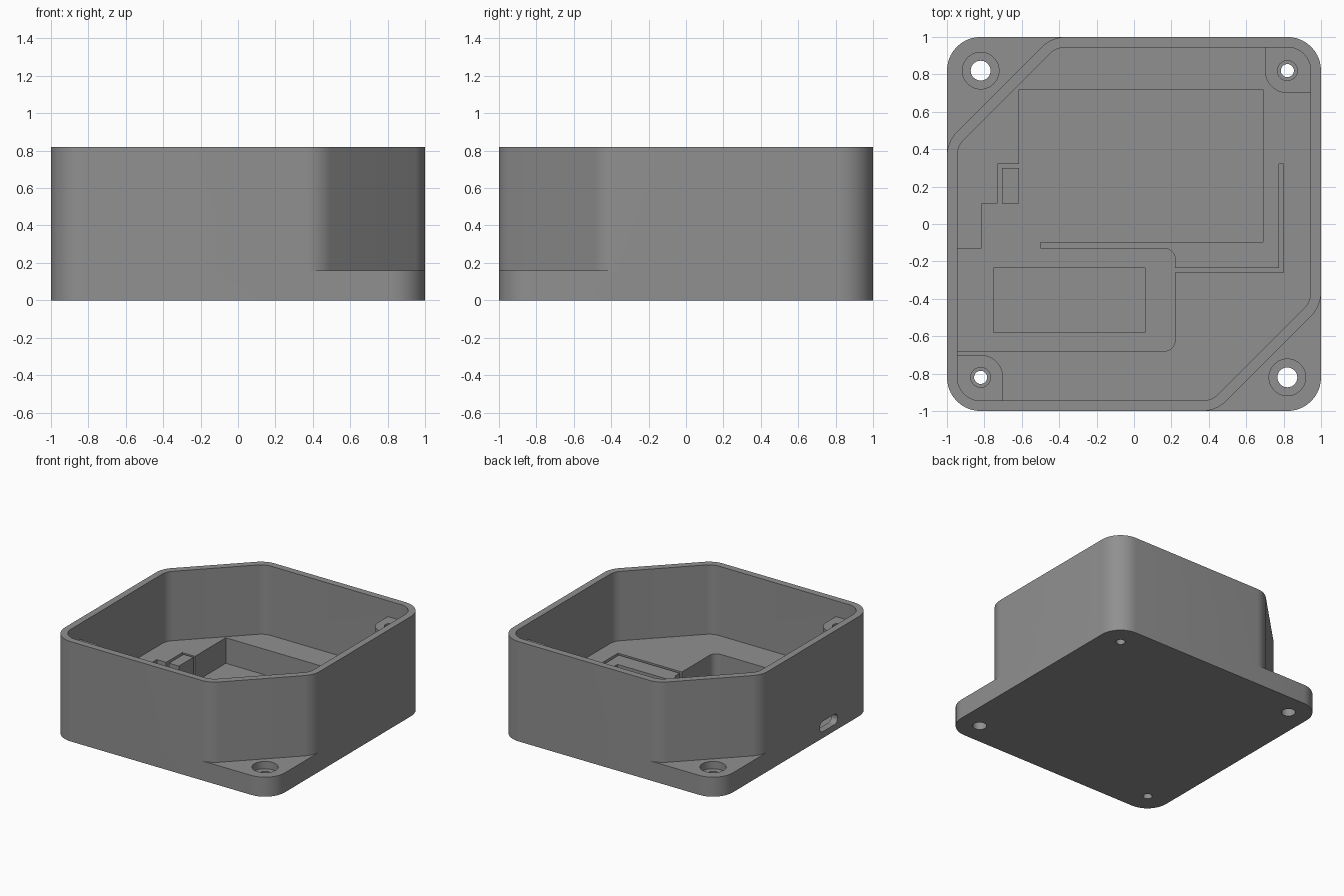
import bpy
import bmesh
from math import sin, cos, pi
from mathutils import Vector

if "Cube" in bpy.data.objects:
    bpy.data.objects.remove(bpy.data.objects["Cube"], do_unlink=True)

grey = bpy.data.materials.new("plain grey plastic")
grey.use_nodes = True
COLOUR = (0.28, 0.28, 0.28, 1)
grey.diffuse_color = COLOUR
grey.node_tree.nodes["Principled BSDF"].inputs["Base Color"].default_value = COLOUR


def rounded(corners, steps=10):
    """Turn (x, y[, radius]) corners into an outline with arcs."""
    out = []
    for i, c in enumerate(corners):
        p = Vector(c[:2])
        r = c[2] if len(c) > 2 else 0
        if not r:
            out.append(p)
            continue
        a = (Vector(corners[i - 1][:2]) - p).normalized()
        b = (Vector(corners[(i + 1) % len(corners)][:2]) - p).normalized()
        half = a.angle(b) / 2
        centre = p + (a + b).normalized() * (r / sin(half))
        start = p + a * (r * cos(half) / sin(half)) - centre
        end = p + b * (r * cos(half) / sin(half)) - centre
        sweep = pi - 2 * half
        for k in range(steps + 1):
            t = k / steps
            out.append(centre + (start * sin((1 - t) * sweep) + end * sin(t * sweep)) / sin(sweep))
    return out


def prism(name, corners, z0, z1, upright=False):
    """Extrude an outline upwards, or along x when upright."""
    bm = bmesh.new()
    place = (lambda p: (z0, p.x, p.y)) if upright else (lambda p: (p.x, p.y, z0))
    face = bm.faces.new([bm.verts.new(place(p)) for p in rounded(corners)])
    top = bmesh.ops.extrude_face_region(bm, geom=[face])["geom"]
    move = Vector((z1 - z0, 0, 0)) if upright else Vector((0, 0, z1 - z0))
    bmesh.ops.translate(bm, vec=move, verts=[g for g in top if isinstance(g, bmesh.types.BMVert)])
    bmesh.ops.recalc_face_normals(bm, faces=bm.faces)
    mesh = bpy.data.meshes.new(name)
    bm.to_mesh(mesh)
    bm.free()
    mesh.materials.append(grey)
    ob = bpy.data.objects.new(name, mesh)
    bpy.context.scene.collection.objects.link(ob)
    return ob


def box(x0, x1, y0, y1, r=0):
    return [(x0, y0, r), (x1, y0, r), (x1, y1, r), (x0, y1, r)]


def drill(x, y, r, z0, z1):
    ring = [(x + r * cos(k * pi / 20), y + r * sin(k * pi / 20)) for k in range(40)]
    combine(prism("drill", ring, z0, z1), "DIFFERENCE")


def combine(part, operation):
    """Merge or cut a part into the enclosure, then drop the helper."""
    part.hide_render = True
    mod = enclosure.modifiers.new("combine", "BOOLEAN")
    mod.operation, mod.object, mod.solver = operation, part, "EXACT"
    graph = bpy.context.evaluated_depsgraph_get()
    mesh = bpy.data.meshes.new_from_object(enclosure.evaluated_get(graph))
    enclosure.modifiers.clear()
    enclosure.data = mesh
    bpy.data.objects.remove(part, do_unlink=True)


def hexagon(half, cut, r, rc):
    """Square outline with two opposite corners cut off."""
    return [(-half, -half, r), (cut, -half, rc), (half, -cut, rc),
            (half, half, r), (-cut, half, rc), (-half, cut, rc)]


# Base plate with mounting ears, and the hollow upper body
enclosure = prism("enclosure", box(-1, 1, -1, 1, 0.18), 0, 0.16)
combine(prism("body", hexagon(1, 0.44, 0.18, 0.18), 0, 0.82), "UNION")
combine(prism("cavity", hexagon(0.945, 0.415, 0.125, 0.125), 0.25, 1), "DIFFERENCE")

# Lid screw posts in the two full corners
for s in (1, -1):
    post = [(s * 0.7, s * 0.7, 0.12), (s * 0.97, s * 0.7), (s * 0.97, s * 0.97, 0.15), (s * 0.7, s * 0.97)]
    combine(prism("screw_post", post, 0.2, 0.69), "UNION")

# Component pocket with wire channel
pocket = [(-0.943, -0.68), (0.22, -0.68, 0.06), (0.22, -0.26), (0.8, -0.26), (0.8, 0.32),
          (0.775, 0.32), (0.775, -0.235), (0.22, -0.235), (0.22, -0.13, 0.06), (-0.5, -0.13),
          (-0.5, -0.095), (0.69, -0.095), (0.69, 0.72), (-0.615, 0.72), (-0.615, 0.32),
          (-0.73, 0.32), (-0.73, 0.11), (-0.815, 0.11), (-0.815, -0.13), (-0.943, -0.13)]
combine(prism("pocket", pocket, 0.04, 0.4), "DIFFERENCE")
combine(prism("board_recess", box(-0.75, 0.06, -0.58, -0.235), 0.025, 0.2), "DIFFERENCE")
combine(prism("retaining_block", box(-0.705, -0.615, 0.11, 0.3), 0.02, 0.25), "UNION")

# Cable port through the right wall
combine(prism("cable_port", box(-0.54, -0.31, 0.052, 0.137, 0.04), -1.1, -0.9, True), "DIFFERENCE")

# Screw holes: ears with wide counterbores, posts with insert bores
for s in (1, -1):
    drill(s * 0.82, -s * 0.82, 0.053, -0.1, 0.3)
    drill(s * 0.82, -s * 0.82, 0.098, 0.1, 0.3)
    drill(s * 0.82, s * 0.82, 0.035, -0.1, 0.9)
    drill(s * 0.82, s * 0.82, 0.053, 0.5, 0.9)

bpy.ops.object.select_all(action="DESELECT")
enclosure.select_set(True)
bpy.context.view_layer.objects.active = enclosure
bpy.ops.object.shade_smooth_by_angle(angle=pi / 6)
